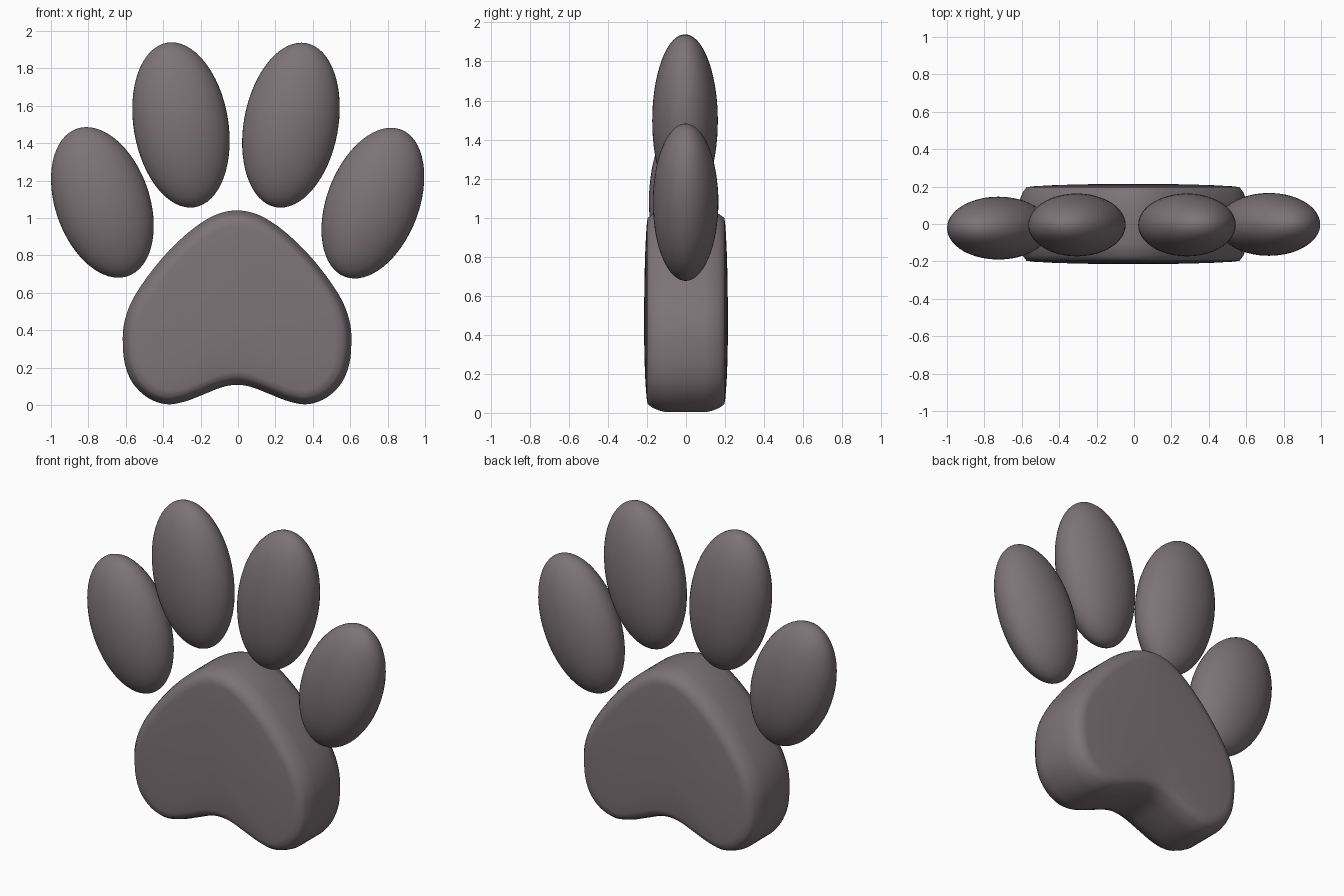
import bpy, bmesh, math
from mathutils import Vector
from mathutils.geometry import interpolate_bezier

cube = bpy.data.objects.get("Cube")
if cube:
    bpy.data.objects.remove(cube, do_unlink=True)

# Single warm grey colour
COLOUR = (0.205, 0.172, 0.184, 1)
grey = bpy.data.materials.new("warm grey")
grey.use_nodes = True
grey.diffuse_color = COLOUR
bsdf = next(n for n in grey.node_tree.nodes if n.type == 'BSDF_PRINCIPLED')
bsdf.inputs["Base Color"].default_value = COLOUR
bsdf.inputs["Roughness"].default_value = 0.6


def finish(name, bm, angle):
    bmesh.ops.recalc_face_normals(bm, faces=bm.faces)
    mesh = bpy.data.meshes.new(name)
    bm.to_mesh(mesh)
    bm.free()
    mesh.materials.append(grey)
    obj = bpy.data.objects.new(name, mesh)
    bpy.context.collection.objects.link(obj)
    bpy.ops.object.select_all(action='DESELECT')
    obj.select_set(True)
    bpy.context.view_layer.objects.active = obj
    bpy.ops.object.shade_smooth_by_angle(angle=math.radians(angle))
    return obj


def toe(name, centre, width, height, tilt):
    bm = bmesh.new()
    bmesh.ops.create_uvsphere(bm, u_segments=48, v_segments=32, radius=1)
    obj = finish(name, bm, 60)
    obj.location = centre
    obj.scale = (width, 0.168, height)
    obj.rotation_euler.y = math.radians(tilt)


def smooth_loop(points, steps):
    # Closed curve through the points with tangents from their neighbours
    loop, n = [], len(points)
    for i in range(n):
        a, b, c, d = (points[(i + k) % n] for k in (-1, 0, 1, 2))
        loop += interpolate_bezier(b, b + (c - a) / 6, c - (d - b) / 6, c, steps + 1)[:-1]
    return loop


# Toe pads
toe("outer_toe_right", (-0.725, -0.022, 1.083), 0.252, 0.417, -19.2)
toe("inner_toe_right", (-0.305, -0.005, 1.497), 0.253, 0.446, -9.6)
toe("inner_toe_left", (0.283, -0.005, 1.496), 0.252, 0.446, 10.6)
toe("outer_toe_left", (0.721, -0.002, 1.079), 0.246, 0.421, 21)

# Main pad outline, right half mirrored
half = [(0, 1.04), (.1, 1.022), (.2, .968), (.3, .887), (.4, .785), (.5, .657),
        (.57, .54), (.605, .43), (.611, .33), (.6, .22), (.56, .12), (.48, .04),
        (.38, .004), (.28, .018), (.17, .06), (.08, .095), (0, .108)]
points = [Vector((x, 0, z)) for x, z in half]
points += [Vector((-x, 0, z)) for x, z in half[-2:0:-1]]
outline = smooth_loop(points, 4)
n = len(outline)
inward = []
for i in range(n):
    t = (outline[(i + 1) % n] - outline[i - 1]).normalized()
    inward.append(Vector((t.z, 0, -t.x)))
middle = Vector((0, 0, 0.45))
if inward[0].dot(middle - outline[0]) < 0:
    inward = [-v for v in inward]

# Rings run from back to front: rounded rim plus a slight dome on both faces
rim = [(0, 1, .10), (.008, 1, .135), (.022, 1, .17), (.042, 1, .197),
       (.055, .95, .202), (.055, .75, .208), (.055, .5, .212), (.055, .25, .214)]
sections = [(i, s, y) for i, s, y in reversed(rim)] + [(i, s, -y) for i, s, y in rim]
bm = bmesh.new()
rings = []
for inset, scale, y in sections:
    ring = []
    for p, v in zip(outline, inward):
        q = middle + (p + v * inset - middle) * scale
        ring.append(bm.verts.new((q.x - 0.005, y, q.z)))
    rings.append(ring)
for a, b in zip(rings, rings[1:]):
    for i in range(n):
        j = (i + 1) % n
        bm.faces.new((a[i], a[j], b[j], b[i]))
for ring, y in ((rings[0], .215), (rings[-1], -.215)):
    tip = bm.verts.new((-0.005, y, middle.z))
    for i in range(n):
        bm.faces.new((ring[i], ring[(i + 1) % n], tip))
finish("main_pad", bm, 60)
